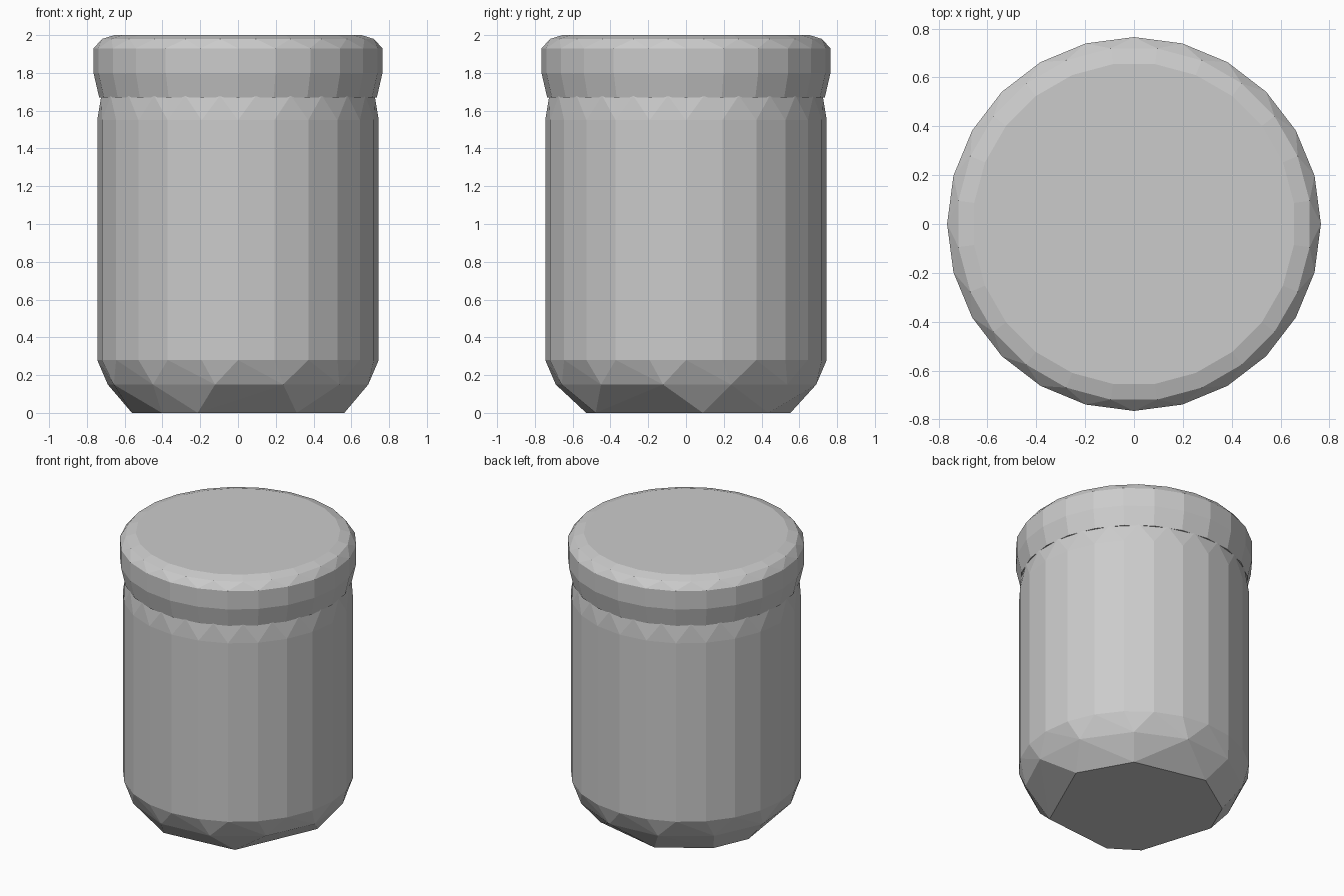
import bpy, bmesh
from math import radians, cos, sin

cube = bpy.data.objects.get("Cube")
if cube:
    bpy.data.objects.remove(cube, do_unlink=True)

# One plain grey for the whole jar
GREY = (0.6, 0.6, 0.6, 1.0)
grey = bpy.data.materials.new("plain grey")
grey.use_nodes = True
grey.diffuse_color = GREY
grey.node_tree.nodes["Principled BSDF"].inputs["Base Color"].default_value = GREY


def even(count, start=0.0):
    """Evenly spaced angles in degrees."""
    return [start + 360 * i / count for i in range(count)]


def faceted_solid(name, rings):
    """Wrap a closed faceted skin round rings of (radius, height, angles)."""
    bm = bmesh.new()
    for radius, z, angles in rings:
        for a in map(radians, angles):
            bm.verts.new((radius * cos(a), radius * sin(a), z))
    bmesh.ops.convex_hull(bm, input=bm.verts[:])
    bmesh.ops.dissolve_limit(bm, angle_limit=radians(0.5),
                             verts=bm.verts[:], edges=bm.edges[:])
    bmesh.ops.recalc_face_normals(bm, faces=bm.faces[:])
    mesh = bpy.data.meshes.new(name)
    bm.to_mesh(mesh)
    bm.free()
    mesh.materials.append(grey)
    obj = bpy.data.objects.new(name, mesh)
    bpy.context.collection.objects.link(obj)
    return obj


SIDES = 24
HALF = 180 / SIDES

# Jar body: uneven foot, coarse chamfer, straight wall, zigzag shoulder
foot = [9, 50, 104, 143, 170, 225, 248, 303]
faceted_solid("jar_body", [
    (0.57, 0.0, foot),
    (0.70, 0.15, even(12, 20)),
    (0.745, 0.28, even(SIDES)),
    (0.745, 1.55, even(SIDES)),
    (0.73, 1.68, even(SIDES, HALF)),
])

# Lid: flared skirt, upright band, rounded rim and flat top
faceted_solid("jar_lid", [
    (0.735, 1.67, even(SIDES)),
    (0.765, 1.80, even(SIDES)),
    (0.765, 1.93, even(SIDES)),
    (0.725, 1.98, even(SIDES, HALF)),
    (0.66, 2.0, even(SIDES, HALF)),
])
